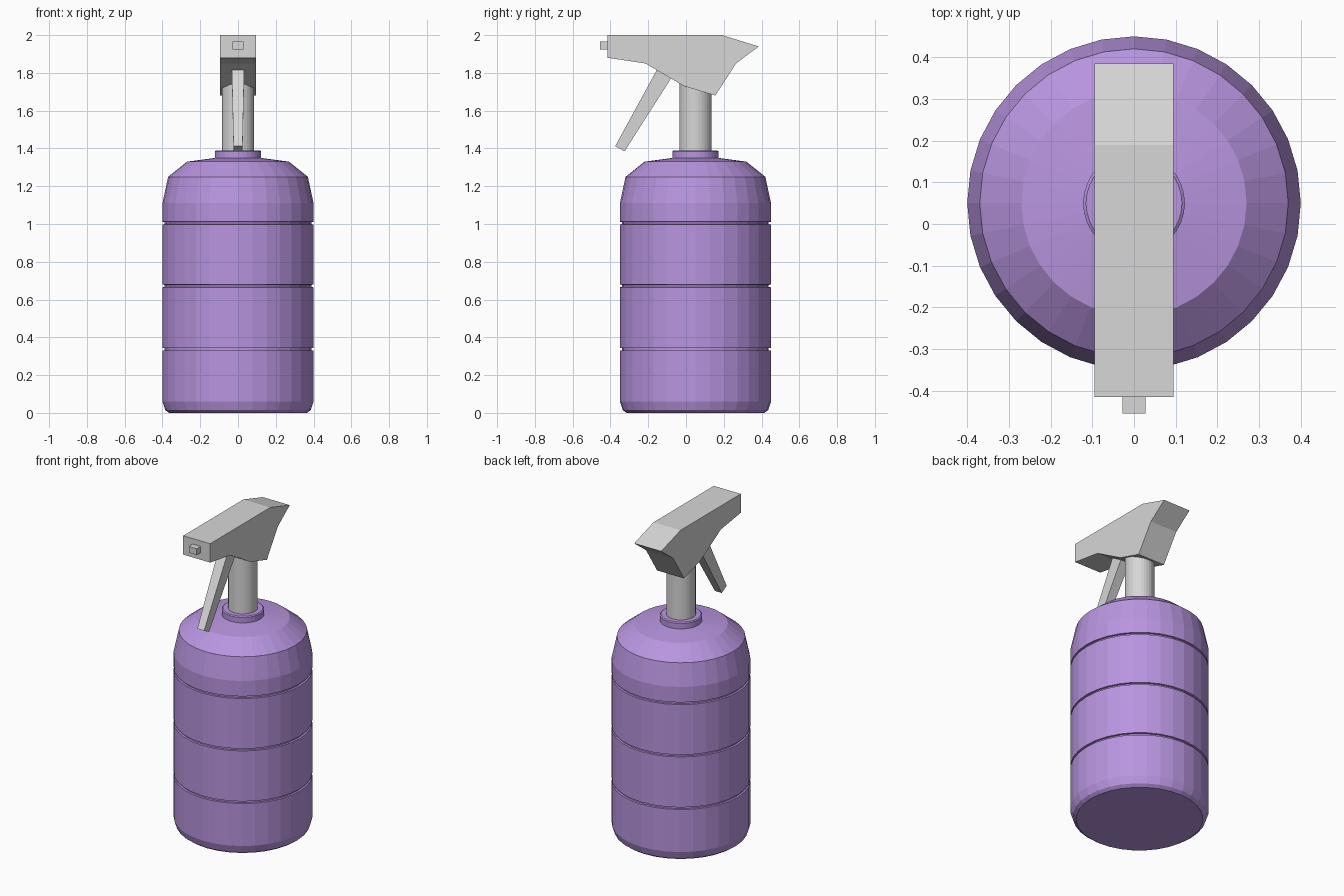
import bpy
import bmesh
from math import cos, sin, pi

cube = bpy.data.objects.get("Cube")
if cube:
    bpy.data.objects.remove(cube, do_unlink=True)

BOTTLE_Y = 0.05
SIDES = 32


def material(name, rgb):
    mat = bpy.data.materials.new(name)
    mat.use_nodes = True
    colour = (*rgb, 1)
    mat.diffuse_color = colour
    mat.node_tree.nodes["Principled BSDF"].inputs["Base Color"].default_value = colour
    return mat


purple = material("purple plastic", (0.48, 0.3, 0.74))
grey = material("light grey plastic", (0.68, 0.68, 0.68))


def finish(name, bm, mat):
    bmesh.ops.recalc_face_normals(bm, faces=bm.faces)
    mesh = bpy.data.meshes.new(name)
    bm.to_mesh(mesh)
    bm.free()
    mesh.materials.append(mat)
    obj = bpy.data.objects.new(name, mesh)
    bpy.context.collection.objects.link(obj)
    return obj


def lathe(name, profile, mat):
    """Turn (radius, height) points around the bottle axis, capping both ends."""
    bm = bmesh.new()
    rings = []
    for r, z in profile:
        angles = [2 * pi * i / SIDES for i in range(SIDES)]
        rings.append([bm.verts.new((r * cos(a), BOTTLE_Y + r * sin(a), z)) for a in angles])
    for low, high in zip(rings, rings[1:]):
        for i in range(SIDES):
            j = (i + 1) % SIDES
            bm.faces.new((low[i], low[j], high[j], high[i]))
    bm.faces.new(rings[0][::-1])
    bm.faces.new(rings[-1])
    return finish(name, bm, mat)


def side_prism(name, outline, mat):
    """Span (y, z, half width) outline points symmetrically across x."""
    bm = bmesh.new()
    left = [bm.verts.new((w, y, z)) for y, z, w in outline]
    right = [bm.verts.new((-w, y, z)) for y, z, w in outline]
    bm.faces.new(left)
    bm.faces.new(right[::-1])
    for i in range(len(outline)):
        j = (i + 1) % len(outline)
        bm.faces.new((left[i], right[i], right[j], left[j]))
    return finish(name, bm, mat)


# Bottle body with three shallow grooves and a stepped shoulder
body = [(0.365, 0), (0.385, 0.015), (0.4, 0.06)]
for z in (0.337, 0.672, 1.005):
    body += [(0.4, z - 0.007), (0.388, z - 0.006), (0.388, z + 0.006), (0.4, z + 0.007)]
body += [(0.4, 1.11), (0.37, 1.25), (0.27, 1.33), (0.12, 1.35)]
lathe("bottle", body, purple)

# Collar and neck
lathe("collar", [(0.122, 1.34), (0.122, 1.385), (0.115, 1.39)], purple)
lathe("neck", [(0.085, 1.37), (0.085, 1.78)], grey)

# Spray head
head = [(-0.415, 2), (0.19, 2), (0.385, 1.94), (0.265, 1.85),
        (0.155, 1.68), (-0.01, 1.73), (-0.215, 1.85), (-0.415, 1.88)]
side_prism("spray_head", [(y, z, 0.095) for y, z in head], grey)

# Nozzle
nozzle = [(-0.455, 1.965), (-0.41, 1.965), (-0.41, 1.925), (-0.455, 1.925)]
side_prism("nozzle", [(y, z, 0.028) for y, z in nozzle], grey)

# Tapered trigger, its top sunk into the head
side_prism("trigger", [(-0.144, 1.835, 0.033), (-0.067, 1.79, 0.033),
                       (-0.325, 1.385, 0.024), (-0.375, 1.412, 0.024)], grey)
